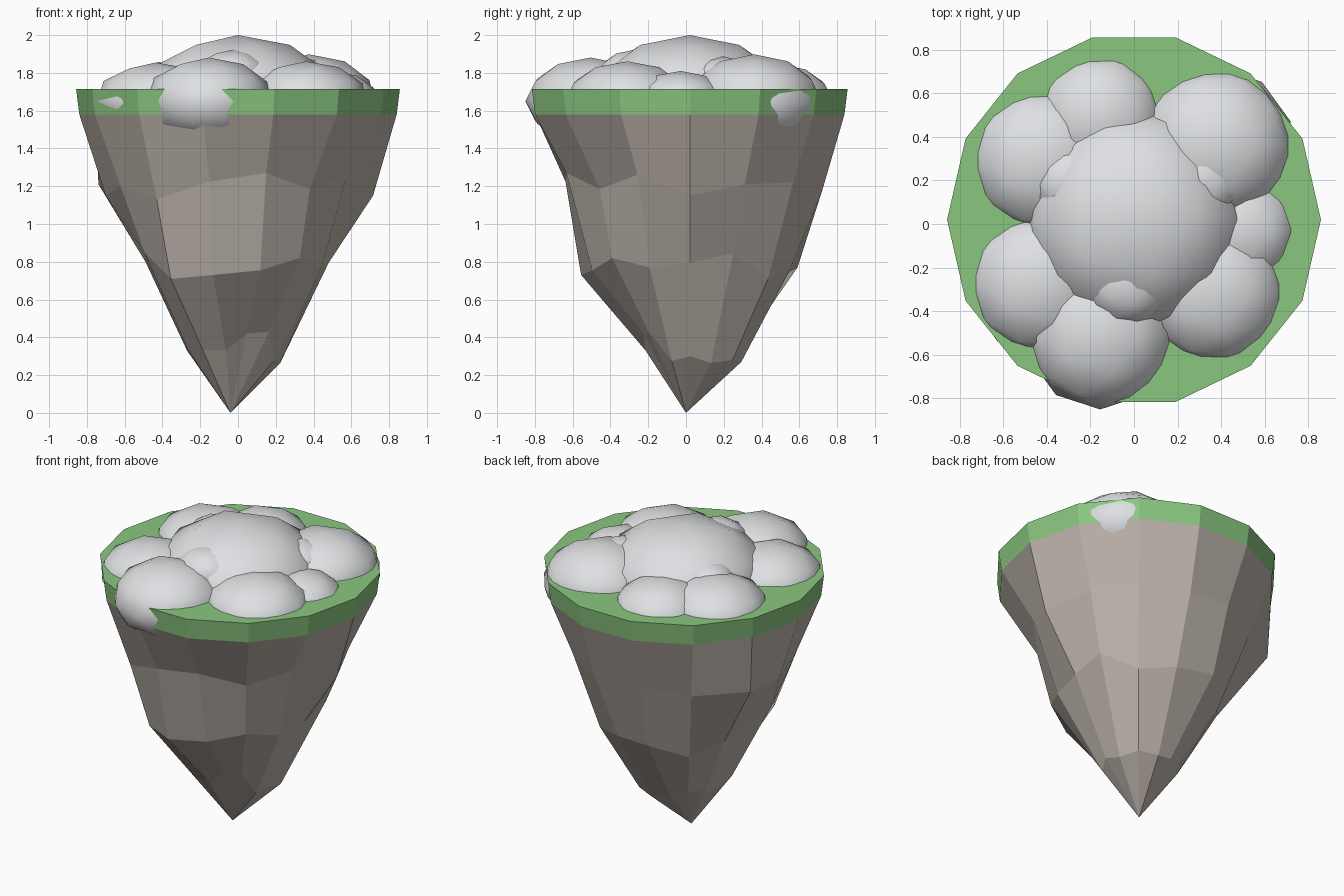
import bpy, bmesh, math

if "Cube" in bpy.data.objects:
    bpy.data.objects.remove(bpy.data.objects["Cube"])

SIDES = 14
CY = 0.02  # island axis is slightly behind the origin


def material(name, rgb):
    m = bpy.data.materials.new(name)
    m.diffuse_color = (*rgb, 1.0)
    m.use_nodes = True
    m.node_tree.nodes["Principled BSDF"].inputs["Base Color"].default_value = m.diffuse_color
    return m


GRASS = material("grass_green", (0.255, 0.57, 0.215))
ROCK = material("rock_brown", (0.51, 0.455, 0.41))
STONE = material("stone_grey", (0.74, 0.75, 0.77))


def finish(bm, name, mat, smooth=False):
    bmesh.ops.recalc_face_normals(bm, faces=bm.faces)
    for f in bm.faces:
        f.smooth = smooth
    me = bpy.data.meshes.new(name)
    bm.to_mesh(me)
    bm.free()
    me.materials.append(mat)
    ob = bpy.data.objects.new(name, me)
    bpy.context.collection.objects.link(ob)
    return ob


def ring(bm, radii, heights, cx=0.0):
    verts = []
    for k, (r, z) in enumerate(zip(radii, heights)):
        a = 2 * math.pi * k / SIDES
        verts.append(bm.verts.new((cx + r * math.cos(a), CY + r * math.sin(a), z)))
    return verts


def bridge(bm, a, b):
    for k in range(SIDES):
        n = (k + 1) % SIDES
        bm.faces.new((a[k], a[n], b[n], b[k]))


# Grass slab: shallow tapered prism
bm = bmesh.new()
top = ring(bm, [0.857] * SIDES, [1.715] * SIDES)
low = ring(bm, [0.84] * SIDES, [1.58] * SIDES)
bridge(bm, top, low)
bm.faces.new(top)
bm.faces.new(low)
finish(bm, "grass_slab", GRASS)

# Rock underside: uneven rings tapering to a point
bm = bmesh.new()
rings = [
    ring(bm, [0.84] * SIDES, [1.58] * SIDES),
    ring(bm, [.715, .67, .70, .72, .70, .70, .82, .70, .69, .69, .675, .67, .61, .64],
         [1.15, 1.21, 1.22, 1.18, 1.22, 1.17, 1.21, 1.15, 1.2, 1.13, 1.225, 1.27, 1.185, 1.26]),
    ring(bm, [.48, .53, .53, .54, .585, .50, .50, .49, .55, .57, .59, .53, .525, .49],
         [.795, .845, .71, .75, .77, .67, .75, .80, .85, .71, .73, .755, .82, .77]),
    ring(bm, [.25, .26, .29, .28, .25, .25, .25, .26, .285, .28, .24, .25, .28, .22],
         [.30, .265, .28, .27, .30, .33, .32, .33, .34, .33, .33, .42, .43, .275], -0.01),
]
for a, b in zip(rings, rings[1:]):
    bridge(bm, a, b)
tip = bm.verts.new((-0.04, 0.0, 0.0))
for k in range(SIDES):
    bm.faces.new((rings[-1][k], rings[-1][(k + 1) % SIDES], tip))
bm.faces.new(rings[0])
finish(bm, "rock_underside", ROCK)


# Squashed boulders half sunk into the grass
def boulder(name, x, y, r, z=1.65, squash=0.69):
    bm = bmesh.new()
    bmesh.ops.create_icosphere(bm, subdivisions=2, radius=r)
    bmesh.ops.scale(bm, vec=(1, 1, squash), verts=bm.verts)
    bmesh.ops.translate(bm, vec=(x, y, z), verts=bm.verts)
    finish(bm, name, STONE, smooth=True)


boulder("centre_boulder", 0.0, 0.02, 0.525, squash=0.667)
boulder("front_boulder", -0.155, -0.505, 0.345, squash=0.67)
boulder("back_right_boulder", 0.375, 0.36, 0.36)
boulder("front_right_boulder", 0.36, -0.31, 0.335, squash=0.63)
boulder("right_boulder", 0.495, -0.03, 0.25, squash=0.64)
boulder("back_boulder", -0.155, 0.485, 0.295, squash=0.67)
boulder("back_left_boulder", -0.42, 0.29, 0.33, squash=0.63)
boulder("front_left_boulder", -0.435, -0.275, 0.325, squash=0.63)

# Low stones just breaking the surface of the centre boulder
boulder("front_pebble", -0.03, -0.27, 0.20, 1.785)
boulder("right_pebble", 0.31, 0.20, 0.19, 1.755)
boulder("left_pebble", -0.30, 0.19, 0.17, 1.765)
